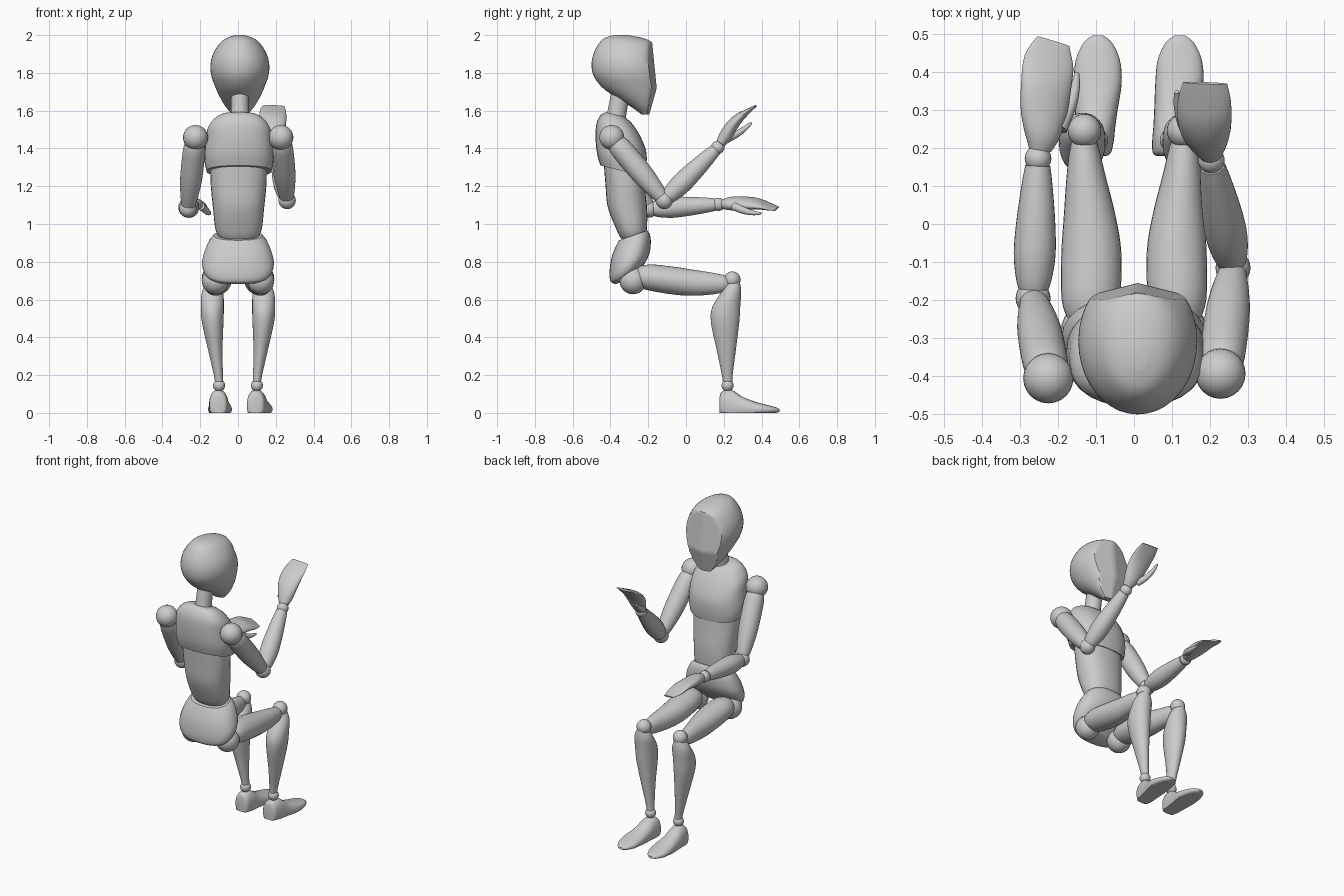
import bpy, bmesh, math
from mathutils import Vector


def spline_rows(rows, steps=4):
    """Catmull-Rom interpolation of (x, y, z, half_width, half_depth) rows."""
    out, n = [], len(rows)
    for i in range(n - 1):
        p0, p1, p2, p3 = rows[max(i - 1, 0)], rows[i], rows[i + 1], rows[min(i + 2, n - 1)]
        for k in range(steps):
            t = k / steps
            out.append([0.5 * (2 * b + (c - a) * t + (2 * a - 5 * b + 4 * c - d) * t * t
                               + (3 * b - a - 3 * c + d) * t ** 3)
                        for a, b, c, d in zip(p0, p1, p2, p3)])
    out.append(list(rows[-1]))
    return out


def finish(obj):
    bpy.ops.object.select_all(action='DESELECT')
    obj.select_set(True)
    bpy.context.view_layer.objects.active = obj
    bpy.ops.object.shade_smooth_by_angle(angle=math.radians(40))


def loft(name, rows, axis=None, side=(1, 0, 0), power=2.0, shape=None, seg=28):
    """Skin of (super)elliptical rings along the rows, capped at both ends."""
    pts = spline_rows(rows)
    bm = bmesh.new()
    rings = []
    for i, (x, y, z, a, b) in enumerate(pts):
        if axis:
            t = Vector(axis).normalized()
        else:
            t = (Vector(pts[min(i + 1, len(pts) - 1)][:3]) - Vector(pts[max(i - 1, 0)][:3])).normalized()
        u = Vector(side)
        u = (u - t * u.dot(t)).normalized()
        v = t.cross(u)
        ring = []
        for k in range(seg):
            ang = 2 * math.pi * k / seg
            c, s = math.cos(ang), math.sin(ang)
            c = math.copysign(abs(c) ** (2 / power), c)
            s = math.copysign(abs(s) ** (2 / power), s)
            p = Vector((x, y, z)) + u * a * c + v * b * s
            ring.append(bm.verts.new(shape(p) if shape else p))
        rings.append(ring)
    for r0, r1 in zip(rings, rings[1:]):
        for k in range(seg):
            j = (k + 1) % seg
            bm.faces.new((r0[k], r0[j], r1[j], r1[k]))
    bm.faces.new(rings[0])
    bm.faces.new(rings[-1])
    bmesh.ops.recalc_face_normals(bm, faces=bm.faces[:])
    me = bpy.data.meshes.new(name)
    bm.to_mesh(me)
    bm.free()
    obj = bpy.data.objects.new(name, me)
    bpy.context.collection.objects.link(obj)
    finish(obj)


def ball(name, pos, r):
    bpy.ops.mesh.primitive_uv_sphere_add(segments=24, ring_count=14, radius=r, location=pos)
    bpy.context.object.name = name
    finish(bpy.context.object)


def limb(name, a, b, profile):
    """Round limb between two joints; profile is (fraction, radius)."""
    a, b = Vector(a), Vector(b)
    loft(name, [(*a.lerp(b, t), r, r) for t, r in profile])


# Head: egg with a flattened, slightly ridged face
def face_plane(p):
    limit = -0.155 - 0.25 * abs(p.x - 0.01) - 0.1 * max(p.z - 1.72, 0) - 0.28 * max(1.72 - p.z, 0)
    return Vector((p.x, min(p.y, limit), p.z))


head = [(2.0, .025, -.38, -.31), (1.985, .07, -.43, -.23), (1.955, .108, -.462, -.17),
        (1.90, .142, -.49, -.14), (1.84, .156, -.5, -.12), (1.78, .15, -.487, -.11),
        (1.72, .128, -.44, -.11), (1.67, .105, -.37, -.12), (1.62, .075, -.29, -.15),
        (1.58, .04, -.235, -.185)]
loft("head", [(.01, (b + f) / 2, z, a, (f - b) / 2) for z, a, b, f in head],
     axis=(0, 0, 1), shape=face_plane, seg=40)
loft("neck", [(.01, -.375, 1.53, .052, .052), (.01, -.36, 1.62, .047, .05), (.01, -.335, 1.74, .047, .05)])

# Torso
loft("chest", [(.005, -.375, 1.58, .09, .05), (.005, -.37, 1.555, .13, .085), (.005, -.36, 1.5, .168, .118),
               (.005, -.345, 1.42, .178, .138), (.005, -.34, 1.34, .183, .135),
               (.005, -.335, 1.28, .172, .122)], axis=(0, .25, 1), power=2.4)
loft("abdomen", [(.003, -.33, 1.3, .15, .105), (.003, -.322, 1.2, .147, .105), (.003, -.31, 1.08, .135, .105),
                 (.003, -.29, .97, .122, .082), (.003, -.285, .92, .095, .06), (.003, -.285, .895, .05, .03)],
     axis=(0, .1, 1), power=2.3)
loft("pelvis", [(0, -.28, .94, .128, .08), (0, -.282, .91, .152, .097), (0, -.29, .86, .175, .11),
                (0, -.3, .80, .19, .11), (0, -.315, .75, .182, .095), (0, -.33, .715, .155, .07),
                (0, -.335, .695, .11, .04)], axis=(0, -.35, 1), power=2.3)


# Legs
def ground(p):
    return Vector((p.x, p.y, max(p.z, 0)))


for label, s in (("left", -1), ("right", 1)):
    ball(label + "_hip_joint", (s * .12, -.28, .70), .072)
    loft(label + "_thigh", [(s * x, y, z, a, b) for x, y, z, a, b in (
        (.115, -.26, .715, .055, .05), (.114, -.2, .718, .076, .068), (.112, -.08, .702, .079, .073),
        (.117, .02, .69, .068, .07), (.126, .12, .685, .052, .06), (.13, .19, .685, .04, .048),
        (.13, .225, .692, .03, .036))])
    ball(label + "_knee_joint", (s * .13, .245, .705), .044)
    loft(label + "_shin", [(s * x, y, z, a, b) for x, y, z, a, b in (
        (.134, .25, .69, .032, .036), (.135, .24, .64, .056, .052), (.136, .213, .56, .061, .074),
        (.134, .207, .48, .057, .075), (.121, .213, .34, .039, .052), (.105, .218, .21, .025, .03),
        (.1, .22, .165, .022, .025))], axis=(0, 0, 1))
    ball(label + "_ankle_joint", (s * .1, .22, .145), .032)
    toe = .12 if s > 0 else .095
    heel = .092 if s > 0 else .105
    foot = [(.178, .03, .035, .05), (.187, .044, .04, .07), (.22, .05, .04, .083), (.255, .052, .035, .08),
            (.3, .056, .025, .06), (.37, .063, .02, .038), (.43, .058, .017, .025),
            (.475, .038, .015, .015), (.495, .014, .013, .007)]
    loft(label + "_foot", [(s * (heel + (toe - heel) * min(1, (y - .178) / .2)), y, z, a, b)
                           for y, a, z, b in foot], axis=(0, 1, 0), power=2.3, shape=ground)

# Arms: joints of the lowered left arm and the raised right arm
arms = {
    "left": ((-.225, -.405, 1.458), (-.265, -.195, 1.08), (-.252, .172, 1.104)),
    "right": ((.227, -.393, 1.458), (.26, -.115, 1.125), (.203, .168, 1.405)),
}
for label, (shoulder, elbow, wrist) in arms.items():
    ball(label + "_shoulder_joint", shoulder, .066)
    limb(label + "_upper_arm", shoulder, elbow,
         [(.05, .045), (.16, .058), (.4, .06), (.62, .057), (.82, .047), (.96, .036)])
    ball(label + "_elbow_joint", elbow, .046)
    limb(label + "_forearm", elbow, wrist,
         [(.04, .036), (.14, .047), (.32, .055), (.55, .051), (.8, .041), (.95, .033)])
    ball(label + "_wrist_joint", wrist, .035)

# Hands: flat mitten with a separate thumb
loft("left_hand", [(-.247, .195, 1.105, .03, .025), (-.24, .235, 1.108, .048, .034),
                   (-.236, .3, 1.11, .064, .032), (-.23, .37, 1.108, .069, .025),
                   (-.223, .43, 1.094, .067, .014), (-.212, .48, 1.08, .045, .005)], side=(1, 0, -.3))
loft("left_thumb", [(-.195, .25, 1.095, .02, .022), (-.168, .31, 1.07, .017, .018),
                    (-.154, .36, 1.058, .012, .012), (-.15, .398, 1.056, .006, .006)])
loft("right_hand", [(.202, .182, 1.425, .03, .025), (.196, .207, 1.462, .048, .034),
                    (.189, .238, 1.512, .064, .033), (.185, .277, 1.558, .071, .026),
                    (.185, .328, 1.597, .069, .014), (.187, .37, 1.625, .058, .005)])
loft("right_thumb", [(.158, .215, 1.45, .02, .022), (.13, .267, 1.475, .017, .018),
                     (.116, .315, 1.508, .012, .013), (.112, .347, 1.537, .006, .006)])
